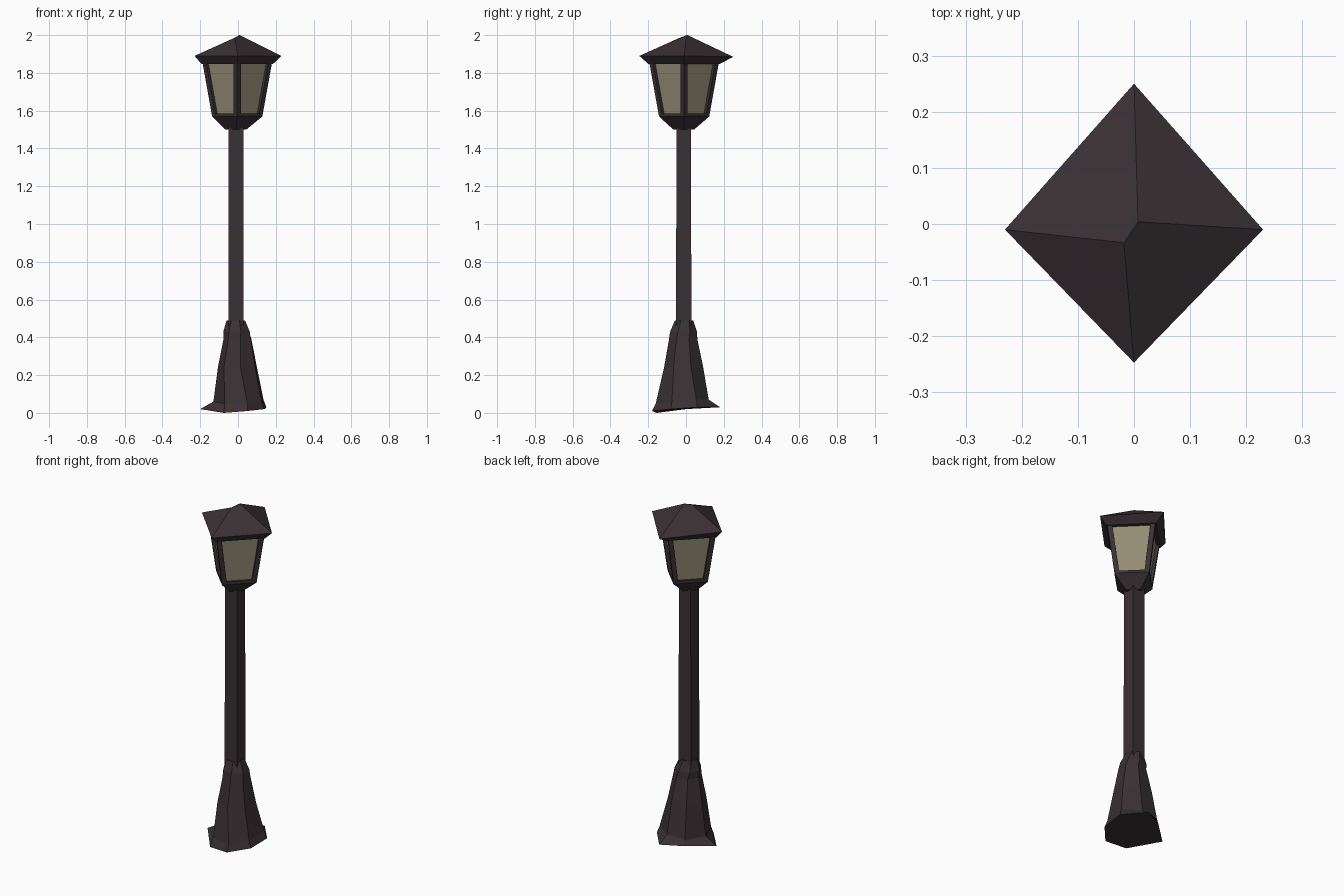
import bpy, bmesh
from math import sin, cos, tau

if "Cube" in bpy.data.objects:
    bpy.data.objects.remove(bpy.data.objects["Cube"])


def material(name, color):
    m = bpy.data.materials.new(name)
    m.diffuse_color = (*color, 1)
    m.use_nodes = True
    m.node_tree.nodes["Principled BSDF"].inputs["Base Color"].default_value = m.diffuse_color
    return m


IRON = material("dark_iron", (0.042, 0.030, 0.034))
GLASS = material("tan_glass", (0.30, 0.27, 0.18))


def ring(n, r, z, c=(0, 0), turn=0.0):
    return [(c[0] + r * cos(turn + tau * i / n), c[1] + r * sin(turn + tau * i / n), z)
            for i in range(n)]


def loft(name, rings, mat):
    # Skin a stack of equal-sized rings and cap both ends, flat shaded
    bm = bmesh.new()
    rows = [[bm.verts.new(p) for p in r] for r in rings]
    n = len(rows[0])
    for a, b in zip(rows, rows[1:]):
        for i in range(n):
            j = (i + 1) % n
            bm.faces.new((a[i], a[j], b[j], b[i]))
    bm.faces.new(rows[0][::-1])
    bm.faces.new(rows[-1])
    bmesh.ops.recalc_face_normals(bm, faces=bm.faces)
    mesh = bpy.data.meshes.new(name)
    bm.to_mesh(mesh)
    bm.free()
    mesh.materials.append(mat)
    ob = bpy.data.objects.new(name, mesh)
    bpy.context.collection.objects.link(ob)
    return ob


# Rough seven-sided pedestal: flared foot, tapered body, collar
foot = [(0.15, 0.06, 0.03), (0.05, 0.18, 0.03), (-0.07, 0.12, 0.03), (-0.20, 0.0, 0.02),
        (-0.075, -0.155, 0.0), (0.05, -0.18, 0.01), (0.14, -0.08, 0.02)]
lower = [(0.135, 0.055, 0.07), (0.04, 0.12, 0.07), (-0.07, 0.11, 0.06), (-0.13, 0.0, 0.06),
         (-0.07, -0.135, 0.05), (0.05, -0.16, 0.05), (0.125, -0.075, 0.06)]
pc = (-0.011, -0.012)
loft("pedestal", [foot, lower,
                  ring(7, 0.107, 0.24, (0.0, -0.01), 0.35),
                  ring(7, 0.077, 0.39, (0.0, -0.014), 0.4),
                  ring(7, 0.073, 0.43, (-0.005, -0.014), 0.5),
                  ring(7, 0.050, 0.49, pc, 0.6)], IRON)

# Square pole
loft("pole", [ring(4, 0.057, 0.45, pc, tau / 8), ring(4, 0.055, 1.53, pc, tau / 8)], IRON)

# Lantern cup, four-sided and turned to a diamond
lc = (-0.004, -0.01)
loft("lantern_cup", [ring(4, 0.055, 1.50, pc), ring(4, 0.134, 1.57, lc),
                     ring(4, 0.134, 1.585, lc)], IRON)

# Glass panes, recessed behind the frame
loft("lantern_glass", [ring(4, 0.112, 1.58, lc), ring(4, 0.162, 1.86, lc)], GLASS)

# Corner bars of the lantern
for i, (p, q) in enumerate(zip(ring(4, 0.115, 1.575, lc), ring(4, 0.166, 1.86, lc))):
    loft(f"lantern_bar_{i + 1}", [ring(4, 0.019, p[2], p), ring(4, 0.019, q[2], q)], IRON)

# Roof: flat underside rim, diamond eaves, short ridge at the peak
eave = [(0.23, -0.01, 1.89), (0, 0.25, 1.885), (-0.23, -0.01, 1.89), (0, -0.247, 1.89)]
peak = [(0.008, 0.004, 2.0), (0.007, 0.008, 2.0), (-0.02, -0.033, 1.985), (-0.018, -0.035, 1.985)]
loft("roof", [ring(4, 0.19, 1.848, lc), eave, peak], IRON)
